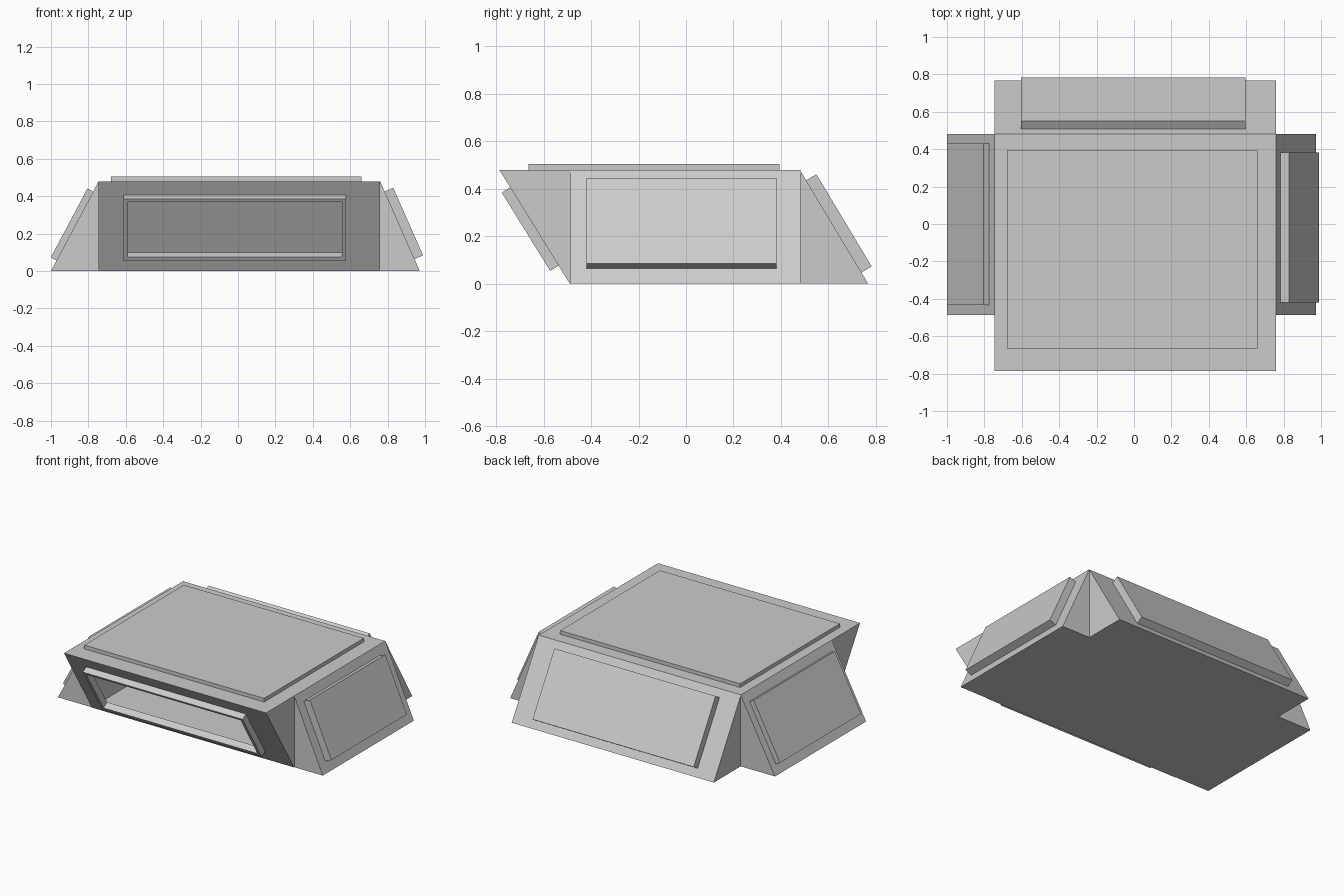
import bpy, bmesh
from mathutils import Vector

cube = bpy.data.objects.get("Cube")
if cube:
    bpy.data.objects.remove(cube, do_unlink=True)

grey = bpy.data.materials.new("plain_grey")
grey.use_nodes = True
grey.diffuse_color = (0.6, 0.6, 0.6, 1)
grey.node_tree.nodes["Principled BSDF"].inputs["Base Color"].default_value = (0.6, 0.6, 0.6, 1)


def prism(name, profile, axis, start, end):
    """Extrude a profile of (x or y, z) points along the other horizontal axis."""
    def place(p, d):
        return (p[0], d, p[1]) if axis == "y" else (d, p[0], p[1])
    bm = bmesh.new()
    ends = [[bm.verts.new(place(p, d)) for p in profile] for d in (start, end)]
    for ring in ends:
        bm.faces.new(ring)
    n = len(profile)
    for i in range(n):
        j = (i + 1) % n
        bm.faces.new((ends[0][i], ends[0][j], ends[1][j], ends[1][i]))
    bmesh.ops.recalc_face_normals(bm, faces=bm.faces)
    mesh = bpy.data.meshes.new(name)
    bm.to_mesh(mesh)
    bm.free()
    mesh.materials.append(grey)
    obj = bpy.data.objects.new(name, mesh)
    bpy.context.collection.objects.link(obj)
    return obj


def slab_profile(top, bottom, out_sign, s0, s1, low, high):
    """Rectangle lying on a slope: s0..s1 down the slope, low..high outward."""
    top = Vector(top)
    down = (Vector(bottom) - top).normalized()
    out = Vector((-down.y, down.x)) * out_sign
    return [top + down * s + out * t for s, t in ((s0, low), (s1, low), (s1, high), (s0, high))]


def cut(obj, cutter):
    mod = obj.modifiers.new("opening", "BOOLEAN")
    mod.operation = "DIFFERENCE"
    mod.solver = "EXACT"
    mod.object = cutter


H = 0.48
FRONT = ((-0.787, H), (-0.49, 0))
BACK = ((0.48, H), (0.768, 0))
LEFT = ((0.76, H), (0.972, 0))
RIGHT = ((-0.745, H), (-1.0, 0))

# Hollow leaning body
body = prism("body_shell", [FRONT[0], FRONT[1], BACK[1], BACK[0]], "x", -0.745, 0.76)
shell = body.modifiers.new("walls", "SOLIDIFY")
shell.thickness = 0.004
shell.offset = -1
shell.use_even_offset = True

# Side wedges
for name, slope in (("left_wedge", LEFT), ("right_wedge", RIGHT)):
    prism(name, [slope[0], slope[1], (slope[0][0], 0)], "y", -0.487, 0.482)

# Raised panels
prism("top_panel", [(-0.665, H), (0.395, H), (0.395, 0.505), (-0.665, 0.505)], "x", -0.68, 0.66)
prism("back_panel", slab_profile(*BACK, 1, 0.052, 0.505, 0, 0.05), "x", -0.605, 0.595)
prism("left_panel", slab_profile(*LEFT, 1, 0.06, 0.455, 0, 0.05), "y", -0.42, 0.382)
prism("right_panel", slab_profile(*RIGHT, -1, 0.062, 0.48, 0, 0.035), "y", -0.432, 0.43)

# Open window frame on the front
frame = prism("front_frame", slab_profile(*FRONT, -1, 0.087, 0.475, 0, 0.042), "x", -0.612, 0.578)
cutter = prism("window_cutter", slab_profile(*FRONT, -1, 0.105, 0.45, -0.03, 0.08), "x", -0.592, 0.556)
cutter.hide_render = True
for obj in (body, frame):
    cut(obj, cutter)

# Apply the cuts, then discard the cutter
bpy.context.view_layer.update()
graph = bpy.context.evaluated_depsgraph_get()
baked = [(o, bpy.data.meshes.new_from_object(o.evaluated_get(graph))) for o in (body, frame)]
for obj, mesh in baked:
    obj.modifiers.clear()
    obj.data = mesh
bpy.data.objects.remove(cutter, do_unlink=True)
